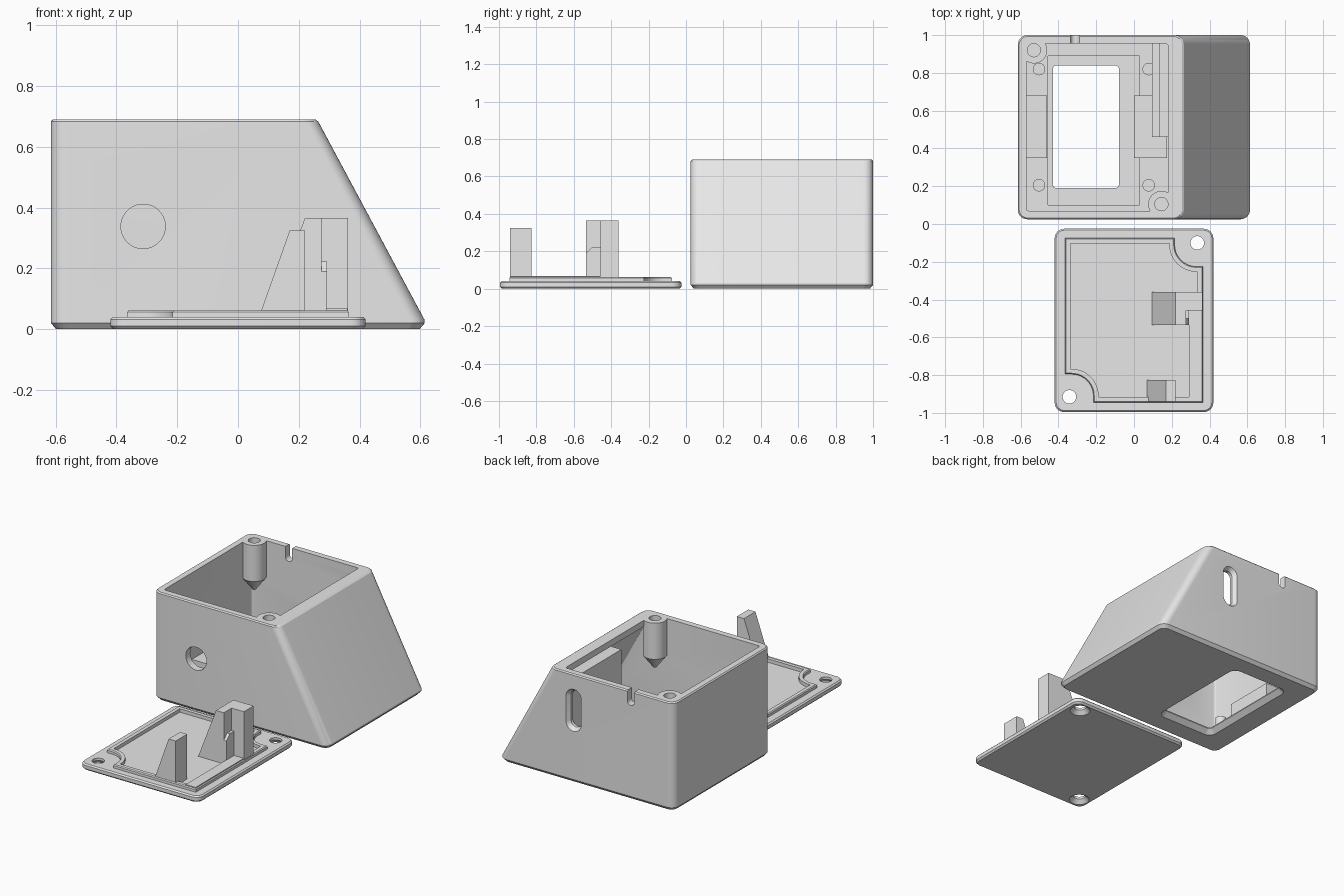
import bpy, bmesh, math
from math import cos, sin, pi, radians

if "Cube" in bpy.data.objects:
    bpy.data.objects.remove(bpy.data.objects["Cube"])

grey = bpy.data.materials.new("plain_grey")
grey.diffuse_color = (0.8, 0.8, 0.8, 1)
grey.use_nodes = True
grey.node_tree.nodes["Principled BSDF"].inputs["Base Color"].default_value = grey.diffuse_color


def loft(name, loops):
    """Skin a stack of equal-length 3D loops and cap both ends."""
    bm = bmesh.new()
    rows = [[bm.verts.new(p) for p in loop] for loop in loops]
    n = len(rows[0])
    for a, b in zip(rows, rows[1:]):
        for i in range(n):
            bm.faces.new((a[i], a[(i + 1) % n], b[(i + 1) % n], b[i]))
    bm.faces.new(rows[0][::-1])
    bm.faces.new(rows[-1])
    bmesh.ops.recalc_face_normals(bm, faces=bm.faces)
    me = bpy.data.meshes.new(name)
    bm.to_mesh(me)
    bm.free()
    me.materials.append(grey)
    ob = bpy.data.objects.new(name, me)
    bpy.context.collection.objects.link(ob)
    return ob


def rounded(x0, x1, y0, y1, r, seg=8):
    """Outline of a rounded rectangle."""
    pts = []
    for cx, cy, a0 in ((x1 - r, y1 - r, 0), (x0 + r, y1 - r, 90),
                       (x0 + r, y0 + r, 180), (x1 - r, y0 + r, 270)):
        for i in range(seg + 1):
            a = radians(a0 + 90 * i / seg)
            pts.append((cx + r * cos(a), cy + r * sin(a)))
    return pts


def circle(cx, cy, r, n=32):
    return [(cx + r * cos(2 * pi * i / n), cy + r * sin(2 * pi * i / n)) for i in range(n)]


def stack(name, levels):
    """Levels of (z, outline in x and y)."""
    return loft(name, [[(x, y, z) for x, y in pts] for z, pts in levels])


def along_y(name, levels):
    """Levels of (y, outline in x and z)."""
    return loft(name, [[(x, y, z) for x, z in pts] for y, pts in levels])


def block(name, x0, x1, y0, y1, z0, z1):
    pts = [(x0, y0), (x1, y0), (x1, y1), (x0, y1)]
    return stack(name, [(z0, pts), (z1, pts)])


def combine(target, tool, op="DIFFERENCE"):
    mod = target.modifiers.new("combine", "BOOLEAN")
    mod.operation, mod.object, mod.solver = op, tool, "EXACT"
    dg = bpy.context.evaluated_depsgraph_get()
    me = bpy.data.meshes.new_from_object(target.evaluated_get(dg))
    target.modifiers.clear()
    target.data = me
    bpy.data.objects.remove(tool)


# Enclosure shell with one sloping side
shell = stack("enclosure", [
    (0, rounded(-0.598, 0.597, 0.042, 0.983, 0.04)),
    (0.02, rounded(-0.615, 0.614, 0.025, 1.0, 0.05)),
    (0.03, rounded(-0.615, 0.614, 0.025, 1.0, 0.05)),
    (0.683, rounded(-0.615, 0.264, 0.025, 1.0, 0.05)),
    (0.69, rounded(-0.608, 0.254, 0.032, 0.993, 0.045))])
combine(shell, stack("cavity", [
    (z, rounded(-0.57, x1, 0.07, 0.955, 0.012, 3))
    for z, x1 in ((0.05, 0.55), (0.63, 0.235), (0.65, 0.18), (0.72, 0.18))]))

# Recess and bevelled window in the floor
combine(shell, block("recess", -0.455, 0.03, 0.1, 0.89, 0.035, 0.1))
combine(shell, stack("window", [
    (z, rounded(-0.43 - e, -0.08 + e, 0.19 - e, 0.84 + e, 0.02 + e))
    for z, e in ((-0.01, 0.04), (0.028, 0.0), (0.1, 0.0))]))

# Corner screw posts with pointed undersides
for cx, cy in ((-0.53, 0.92), (0.145, 0.105)):
    combine(shell, stack("post", [(0.38, circle(cx, cy, 0.01)), (0.46, circle(cx, cy, 0.07)),
                                  (0.69, circle(cx, cy, 0.07))]), "UNION")
    combine(shell, stack("post_hole", [(0.5, circle(cx, cy, 0.035)), (0.8, circle(cx, cy, 0.035))]))

# Cable notch, port slot and flat-topped round hole
combine(shell, along_y("notch", [(y, rounded(-0.336, -0.288, 0.6, 0.8, 0.0235))
                                 for y in (0.93, 1.1)]))
combine(shell, along_y("slot", [
    (y, rounded(0.055 - e, 0.125 + e, 0.345 - e, 0.575 + e, 0.0345 + e))
    for y, e in ((0.9, 0), (0.975, 0), (1.005, 0.022))]))
combine(shell, along_y("round_hole", [
    (y, [(x, min(z, 0.41)) for x, z in circle(-0.312, 0.338, 0.073, 48)])
    for y in (-0.05, 0.09)]))

# Fittings on the enclosure floor
pegs = [stack("floor_peg", [(0.04, circle(x, y, 0.033, 24)), (0.12, circle(x, y, 0.033, 24))])
        for x in (-0.503, 0.078) for y in (0.205, 0.82)]
fittings = pegs + [
    block("left_bracket", -0.58, -0.46, 0.35, 0.68, 0.04, 0.14),
    block("right_bracket", 0.0, 0.175, 0.35, 0.68, 0.04, 0.14),
    block("board_ledge", 0.095, 0.14, 0.46, 0.96, 0.04, 0.3),
    along_y("board_rib", [(y, [(0.132, 0.04), (0.56, 0.04), (0.25, 0.63), (0.132, 0.63)])
                          for y in (0.46, 0.96)])]

# Lid plate
lid = stack("lid", [
    (z, rounded(-0.42 + e, 0.42 - e, -0.995 + e, -0.025 - e, 0.05 - e))
    for z, e in ((0, 0.01), (0.01, 0), (0.032, 0), (0.04, 0.008))])


def lip_outline(o):
    """Inset outline that curves inwards around the two screw corners."""
    r, cx, cy = 0.115 + o, 0.33, -0.11
    half = [(0.365 - o, -0.945 + o), (0.365 - o, cy - r)]
    half += [(cx + r * cos(radians(a)), cy + r * sin(radians(a))) for a in range(270, 179, -9)]
    half.append((cx - r, -0.075 - o))
    return half + [(-x, -1.02 - y) for x, y in half]


# Raised lip around the lid
lip = stack("lid_lip", [(0.03, lip_outline(0)), (0.056, lip_outline(0)), (0.062, lip_outline(0.005))])
combine(lip, stack("lip_inside", [(z, lip_outline(0.028)) for z in (0.0, 0.1)]))

# Countersunk screw holes
for cx, cy in ((0.335, -0.1), (-0.342, -0.915)):
    combine(lid, stack("screw_hole", [
        (-0.005, circle(cx, cy, 0.064)), (0.025, circle(cx, cy, 0.036)), (0.1, circle(cx, cy, 0.036))]))

# Supports standing on the lid
supports = [
    block("support_rail", 0.29, 0.36, -0.94, -0.45, 0.03, 0.068),
    along_y("short_support", [(y, [(0.067, 0.035), (0.22, 0.035), (0.22, 0.325), (0.17, 0.325)])
                              for y in (-0.94, -0.825)]),
    along_y("tall_support", [(y, [(0.093, 0.035), (0.275, 0.035), (0.275, 0.365), (0.22, 0.365)])
                             for y in (-0.535, -0.36)]),
    block("support_back", 0.27, 0.362, -0.457, -0.36, 0.035, 0.365),
    along_y("support_step", [(y, [(0.27, 0.035), (0.292, 0.035), (0.292, 0.19 + e), (0.27, 0.19 + e)])
                             for y, e in ((-0.535, 0), (-0.5, 0.033), (-0.45, 0.033))])]

# Smooth curves, crisp edges
bpy.ops.object.select_all(action="DESELECT")
for ob in [shell, lid, lip] + fittings + supports:
    ob.select_set(True)
    bpy.context.view_layer.objects.active = ob
bpy.ops.object.shade_smooth_by_angle(angle=radians(25))
